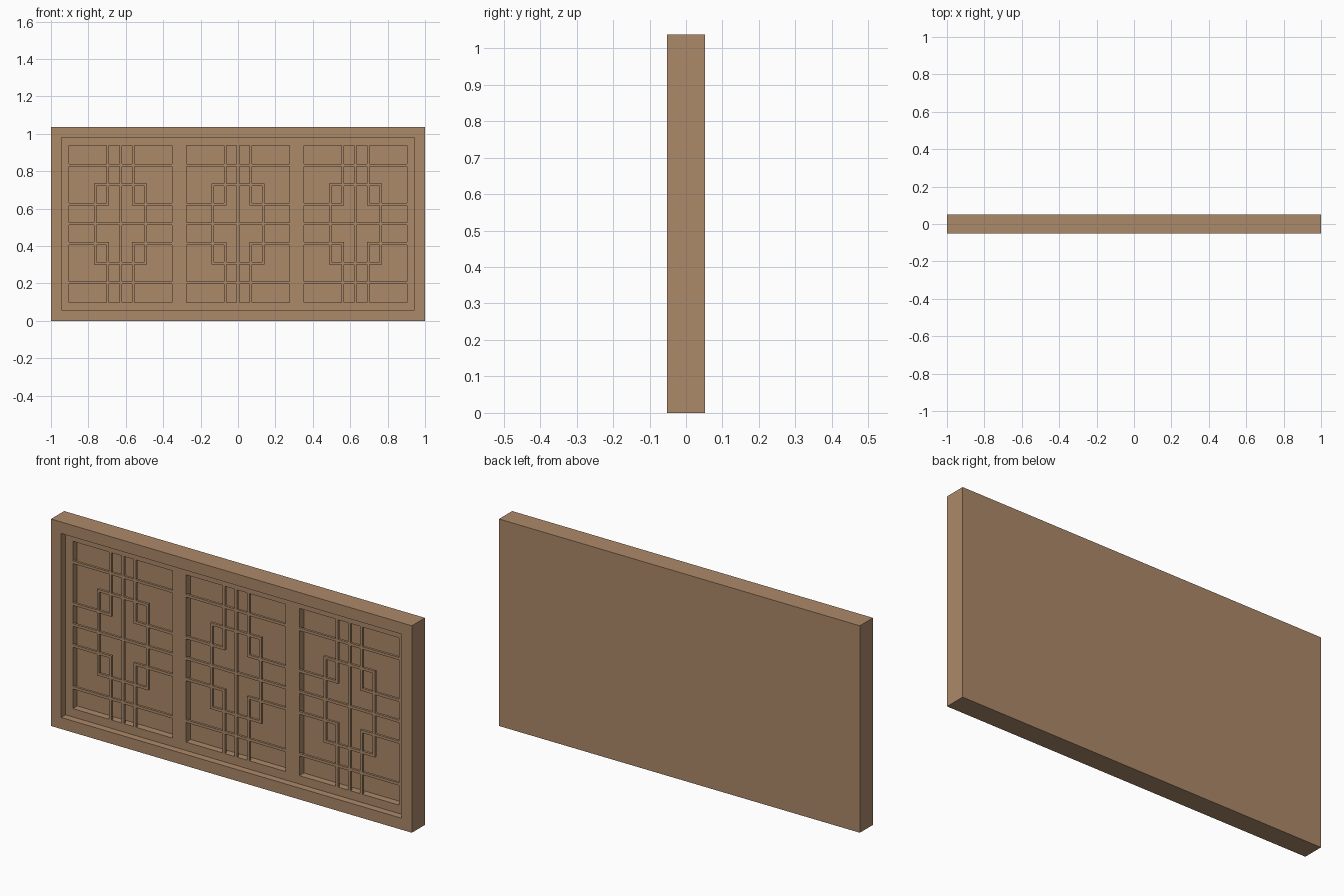
import bpy
import bmesh
from mathutils import Matrix, Vector

cube = bpy.data.objects.get("Cube")
if cube:
    bpy.data.objects.remove(cube, do_unlink=True)

wood = bpy.data.materials.new("tan_wood")
wood.use_nodes = True
COLOUR = (0.413, 0.252, 0.144, 1)
wood.diffuse_color = COLOUR
wood.node_tree.nodes["Principled BSDF"].inputs["Base Color"].default_value = COLOUR

HEIGHT = 1.037
MID = HEIGHT / 2
FRONT, BACK = -0.052, 0.052
STEP, FLOOR = -0.017, 0.018          # recessed inner frame and panel floor
HALF_W, HALF_H = 0.276, 0.419        # half size of one panel opening
BAR = 0.0135


def add_box(bm, x, y, z):
    """Box from (low, high) ranges on each axis."""
    ranges = (x, y, z)
    centre = Vector([(a + b) / 2 for a, b in ranges])
    size = Vector([b - a for a, b in ranges])
    bmesh.ops.create_cube(bm, size=1, matrix=Matrix.Translation(centre) @ Matrix.Diagonal(size).to_4x4())


def make_object(name, boxes):
    bm = bmesh.new()
    for box in boxes:
        add_box(bm, *box)
    mesh = bpy.data.meshes.new(name)
    bm.to_mesh(mesh)
    bm.free()
    mesh.materials.append(wood)
    obj = bpy.data.objects.new(name, mesh)
    bpy.context.scene.collection.objects.link(obj)
    return obj


def carve(target, name, boxes):
    """Cut the boxes out of the target, then drop the cutter."""
    cutter = make_object(name, boxes)
    cutter.hide_render = True
    mod = target.modifiers.new(name, 'BOOLEAN')
    mod.operation = 'DIFFERENCE'
    mod.solver = 'EXACT'
    mod.object = cutter
    bpy.context.view_layer.objects.active = target
    bpy.ops.object.modifier_apply(modifier=mod.name)
    bpy.data.objects.remove(cutter, do_unlink=True)


# Solid board with a stepped frame and three panel openings
PANELS = {"right": -0.628, "middle": 0, "left": 0.628}
board = make_object("framed_board", [((-1, 1), (FRONT, BACK), (0, HEIGHT))])
carve(board, "frame_recess", [((-0.944, 0.944), (FRONT - 0.1, STEP), (MID - 0.461, MID + 0.461))])
carve(board, "panel_recess", [((cx - HALF_W, cx + HALF_W), (FRONT - 0.1, FLOOR),
                               (MID - HALF_H, MID + HALF_H)) for cx in PANELS.values()])

# Lattice of thin bars on a regular pitch
COL, ROW = 0.068, HALF_H / 4
DEPTH = (STEP, STEP + 0.012)


def lattice(cx):
    def across(x0, x1, row):
        z = MID + row * ROW
        return (cx + x0, cx + x1), DEPTH, (z - BAR / 2, z + BAR / 2)

    def upright(col, z0, z1):
        x = cx + col * COL
        return (x - BAR / 2, x + BAR / 2), DEPTH, (MID + z0, MID + z1)

    h = BAR / 2
    inner, outer = COL + h, 2 * COL + h
    bars = [across(-HALF_W, HALF_W, 0), upright(0, -HALF_H, HALF_H)]
    for s in (-1, 1):
        bars += [across(-HALF_W, HALF_W, 3 * s),
                 across(-outer, outer, 2 * s),
                 across(-HALF_W, -inner + BAR, s),
                 across(inner - BAR, HALF_W, s),
                 upright(2 * s, -2 * ROW - h, 2 * ROW + h),
                 upright(s, ROW - h, HALF_H),
                 upright(s, -HALF_H, -ROW + h)]
    return bars


for side, cx in PANELS.items():
    make_object(side + "_lattice", lattice(cx))
